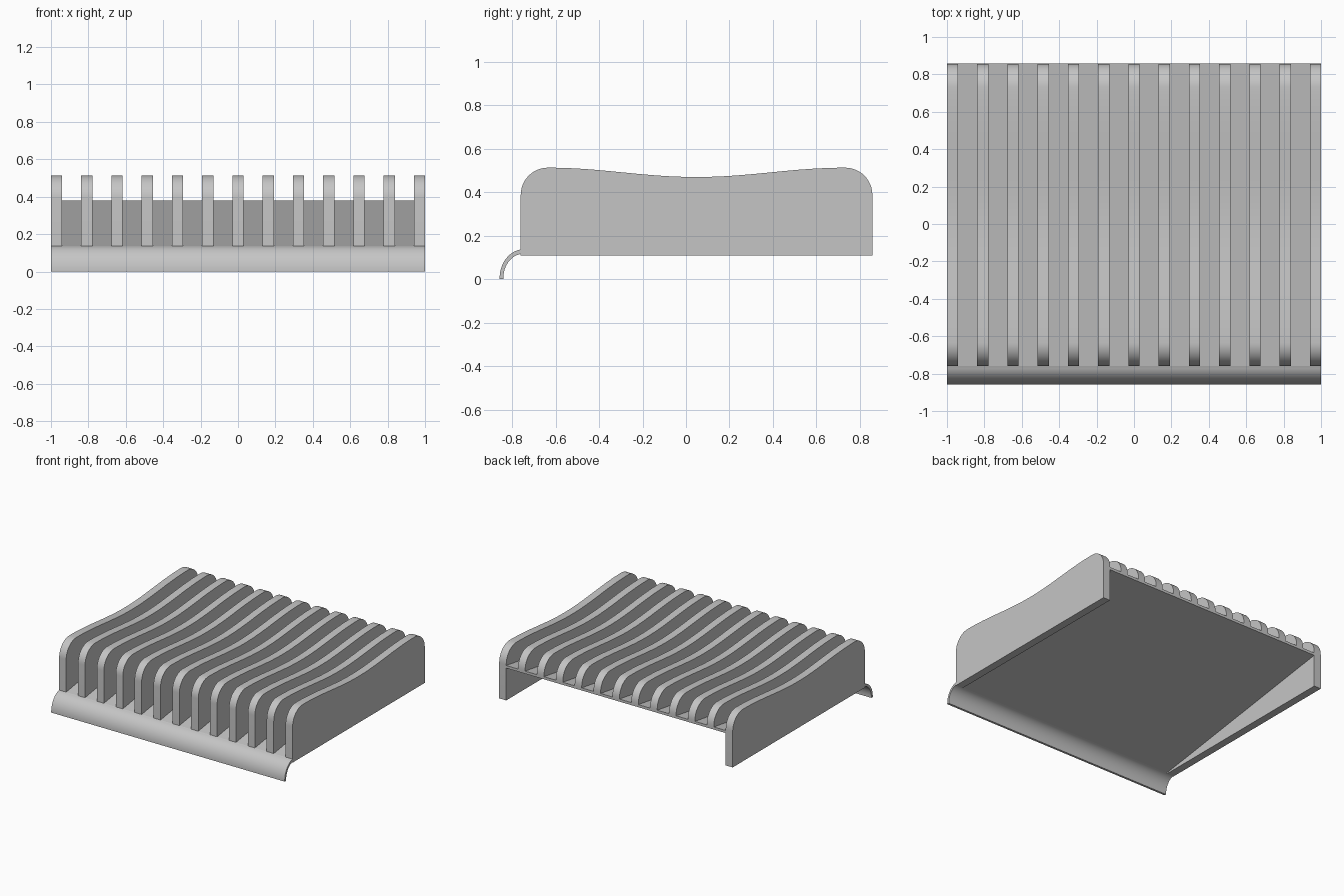
import bpy, bmesh, math

cube = bpy.data.objects.get("Cube")
if cube:
    bpy.data.objects.remove(cube, do_unlink=True)

grey = bpy.data.materials.new("light grey")
grey.use_nodes = True
colour = (0.56, 0.56, 0.56, 1)
grey.diffuse_color = colour
grey.node_tree.nodes["Principled BSDF"].inputs["Base Color"].default_value = colour

FRONT, BACK = -0.76, 0.857
FLOOR_FRONT, FLOOR_BACK, THICK = 0.137, 0.38, 0.02
FIN_W, FIN_COUNT = 0.06, 13


def extrude_x(name, profile, x0, x1):
    """Extrude a closed (y, z) profile along x."""
    bm = bmesh.new()
    face = bm.faces.new([bm.verts.new((x0, y, z)) for y, z in profile])
    new = bmesh.ops.extrude_face_region(bm, geom=[face])["geom"]
    verts = [v for v in new if isinstance(v, bmesh.types.BMVert)]
    bmesh.ops.translate(bm, verts=verts, vec=(x1 - x0, 0, 0))
    bmesh.ops.recalc_face_normals(bm, faces=bm.faces)
    mesh = bpy.data.meshes.new(name)
    bm.to_mesh(mesh)
    bm.free()
    mesh.materials.append(grey)
    ob = bpy.data.objects.new(name, mesh)
    bpy.context.collection.objects.link(ob)
    bpy.ops.object.select_all(action="DESELECT")
    ob.select_set(True)
    bpy.context.view_layer.objects.active = ob
    bpy.ops.object.shade_smooth_by_angle(angle=math.radians(35))
    return ob


def arc(cy, cz, ry, rz, a0, a1, n=12):
    angles = [math.radians(a0 + (a1 - a0) * i / n) for i in range(n + 1)]
    return [(cy + ry * math.cos(a), cz + rz * math.sin(a)) for a in angles]


def fin_top():
    """Rounded ends joined by a shallow cosine dip."""
    r, peak, sag = 0.125, 0.513, 0.043
    ya, yb = FRONT + r, BACK - r
    n = 32
    dip = []
    for i in range(1, n):
        t = i / n
        dip.append((ya + (yb - ya) * t, peak - sag * (1 - math.cos(math.tau * t)) / 2))
    return (arc(ya, peak - r, r, r, 180, 90) + dip
            + arc(yb, peak - r, r, r, 90, 0))


# Fins: the outer two reach down as side walls, the others stop in the floor
pitch = (2 - FIN_W) / (FIN_COUNT - 1)
for i in range(FIN_COUNT):
    x = -1 + i * pitch
    if i in (0, FIN_COUNT - 1):
        name = "right_side_wall" if i == 0 else "left_side_wall"
        bottom = [(BACK, 0.11), (FRONT, 0.11)]
    else:
        name = f"fin_{i}"
        bottom = [(BACK, FLOOR_BACK - THICK / 2), (FRONT, FLOOR_FRONT - THICK / 2)]
    extrude_x(name, fin_top() + bottom, x, x + FIN_W)

# Sloping floor between the side walls
extrude_x("sloping_floor",
          [(FRONT, FLOOR_FRONT - THICK), (BACK, FLOOR_BACK - THICK),
           (BACK, FLOOR_BACK), (FRONT, FLOOR_FRONT)],
          -1 + FIN_W, 1 - FIN_W)

# Curved front lip, full width
outer = arc(-0.745, 0.005, 0.112, 0.133, 180, 98)
inner = arc(-0.745, 0.005, 0.095, 0.113, 98, 180)
extrude_x("front_lip", outer + [(FRONT, FLOOR_FRONT), (FRONT, FLOOR_FRONT - THICK)]
          + inner + [(-0.84, 0), (-0.857, 0)], -1, 1)
